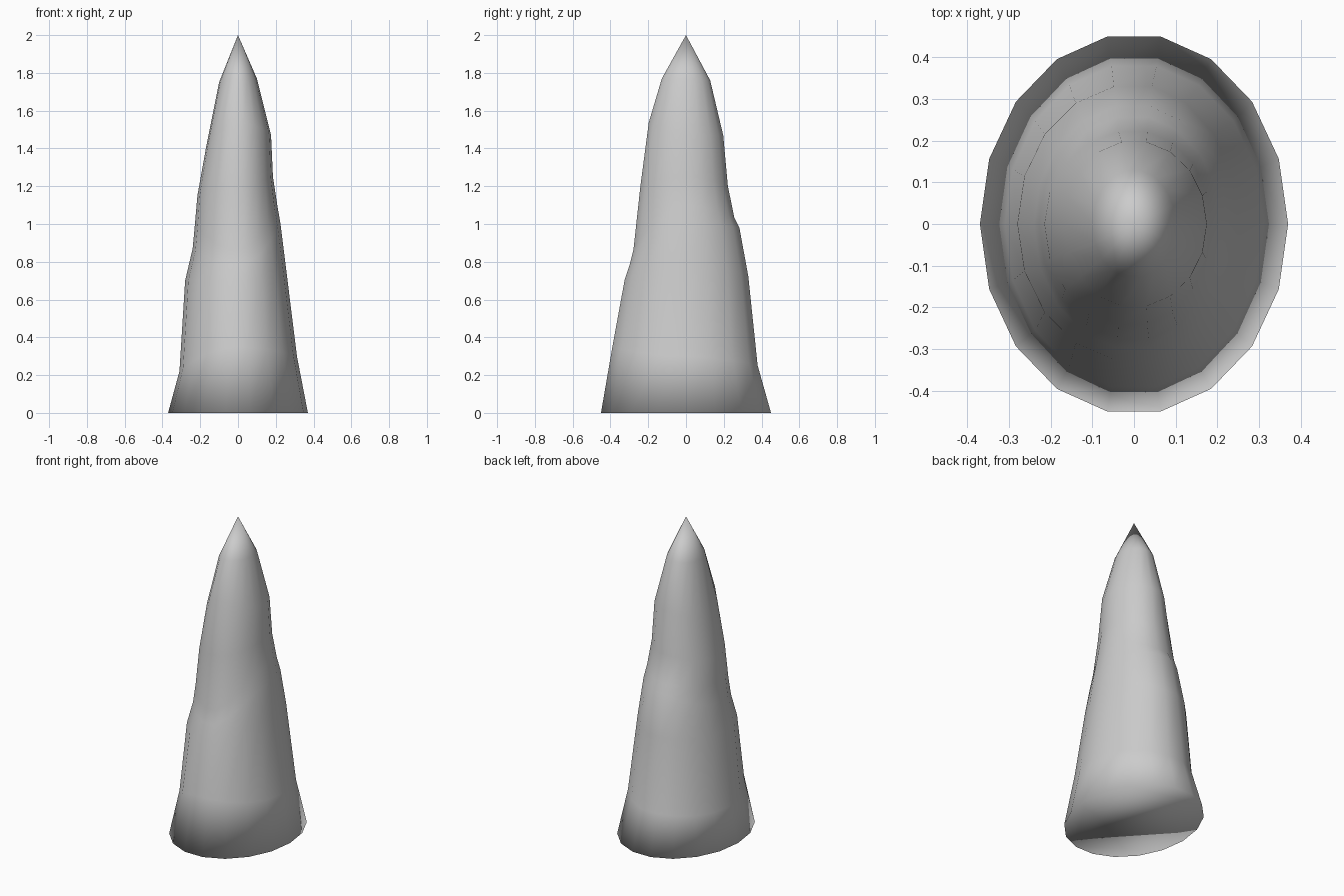
import bpy
import bmesh
from math import cos, sin, tau

cube = bpy.data.objects.get("Cube")
if cube:
    bpy.data.objects.remove(cube, do_unlink=True)

SIDES = 18

# Rock outline (height, reach) on each of the four sides
LEFT = [(0, .37), (.3, .312), (.8, .25), (1, .225), (1.1, .208), (1.25, .185), (1.47, .175), (1.77, .1)]
BACK = [(0, .457), (.25, .385), (.72, .335), (.98, .287), (1.03, .26), (1.2, .225), (1.47, .2), (1.76, .13)]
RIGHT = [(0, .37), (.22, .31), (.7, .28), (.87, .24), (1, .228), (1.15, .215), (1.4, .17), (1.75, .1)]
FRONT = [(0, .457), (.35, .396), (.7, .33), (.78, .302), (.86, .282), (1.2, .245), (1.54, .2), (1.77, .13)]


def ring_point(level, angle):
    """Blend the neighbouring outlines around an ellipse."""
    c, s = cos(angle), sin(angle)
    zx, rx = (LEFT if c > 0 else RIGHT)[level]
    zy, ry = (BACK if s > 0 else FRONT)[level]
    return rx * c, ry * s, zx * c * c + zy * s * s


# Stone material
stone = bpy.data.materials.new("grey stone")
stone.use_nodes = True
colour = (.6, .6, .6, 1)
stone.diffuse_color = colour
stone.node_tree.nodes["Principled BSDF"].inputs["Base Color"].default_value = colour

# Stacked rings, pointed tip and flat underside
bm = bmesh.new()
rings = [[bm.verts.new(ring_point(level, tau * i / SIDES)) for i in range(SIDES)]
         for level in range(len(LEFT))]
tip = bm.verts.new((0, 0, 2))
for i in range(SIDES):
    j = (i + 1) % SIDES
    for low, high in zip(rings, rings[1:]):
        bm.faces.new((low[i], low[j], high[j], high[i]))
    bm.faces.new((rings[-1][i], rings[-1][j], tip))
bm.faces.new(rings[0][::-1])
for face in bm.faces:
    face.smooth = True

mesh = bpy.data.meshes.new("stalagmite")
bm.to_mesh(mesh)
bm.free()
mesh.materials.append(stone)
rock = bpy.data.objects.new("stalagmite", mesh)
bpy.context.collection.objects.link(rock)
